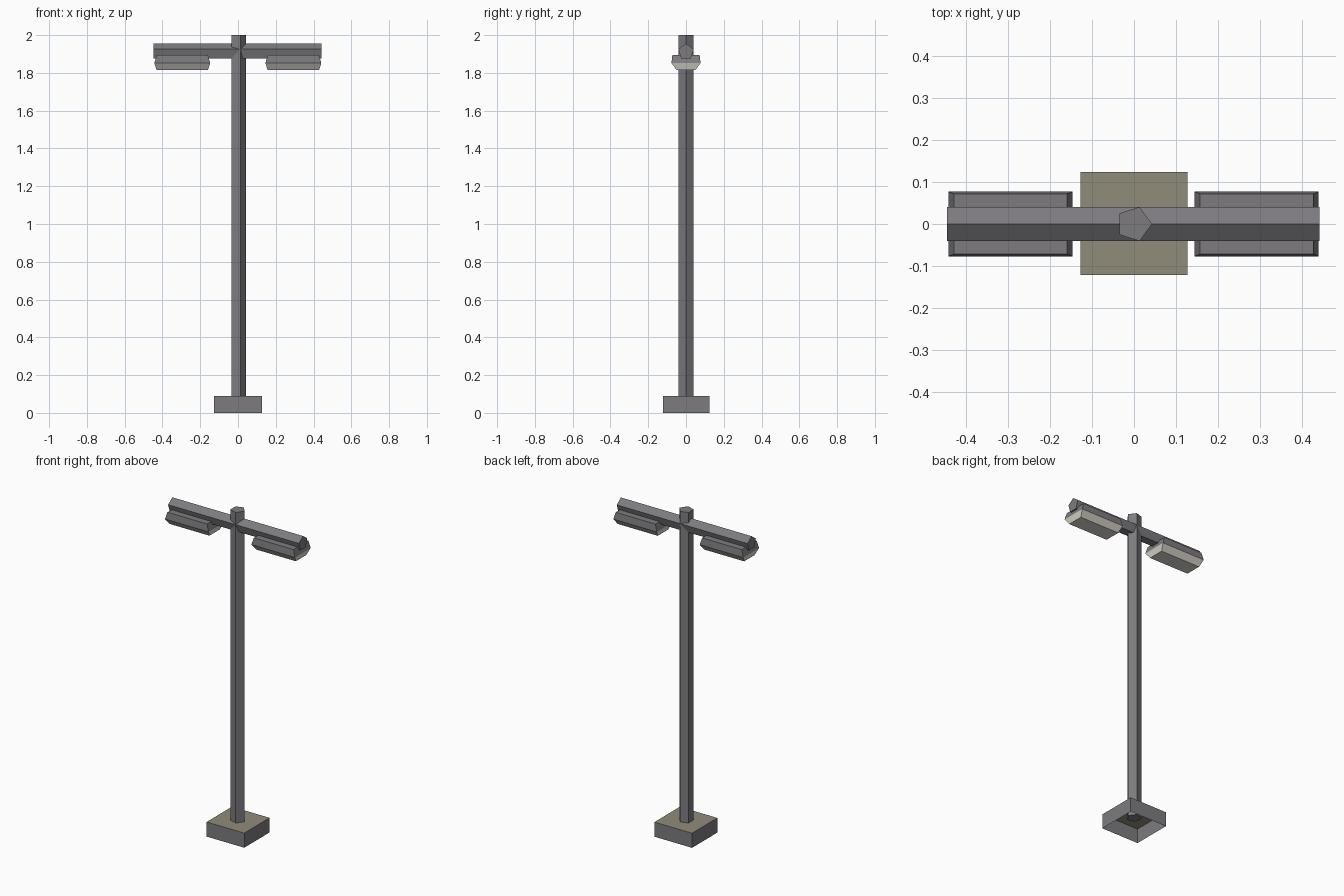
import bpy, bmesh, math
from mathutils import Matrix

if "Cube" in bpy.data.objects:
    bpy.data.objects.remove(bpy.data.objects["Cube"])


def material(name, rgb):
    m = bpy.data.materials.new(name)
    m.diffuse_color = (*rgb, 1)
    m.use_nodes = True
    m.node_tree.nodes["Principled BSDF"].inputs["Base Color"].default_value = m.diffuse_color
    return m


METAL = material("grey_metal", (0.205, 0.198, 0.212))
CONCRETE = material("olive_concrete", (0.28, 0.265, 0.195))
LIGHT = material("pale_lamp_glass", (0.72, 0.69, 0.61))


def finish(name, bm, mats, location=(0, 0, 0)):
    bmesh.ops.recalc_face_normals(bm, faces=bm.faces)
    mesh = bpy.data.meshes.new(name)
    bm.to_mesh(mesh)
    bm.free()
    for m in mats:
        mesh.materials.append(m)
    ob = bpy.data.objects.new(name, mesh)
    ob.location = location
    bpy.context.collection.objects.link(ob)
    return ob


def pentagon_bar(name, length, location, rot):
    """Five-sided bar, one corner on local +x, centred along its axis."""
    bm = bmesh.new()
    bmesh.ops.create_cone(bm, cap_ends=True, segments=5, radius1=0.043,
                          radius2=0.043, depth=length)
    # turn the first corner onto +x whatever the start angle is
    v = bm.verts[:][0].co
    a = math.atan2(v.y, v.x)
    bmesh.ops.transform(bm, matrix=rot @ Matrix.Rotation(-a, 4, 'Z'), verts=bm.verts)
    return finish(name, bm, [METAL], location)


# Pole (corner towards +x) and crossarm (corner upwards)
pentagon_bar("pole", 1.94, (0, 0, 1.03), Matrix.Identity(4))
pentagon_bar("crossarm", 0.89, (-0.002, 0, 1.912), Matrix.Rotation(-math.pi / 2, 4, 'Y'))

# Foot: block open underneath, with a concrete top
bm = bmesh.new()
bmesh.ops.create_cube(bm, size=1)
bmesh.ops.scale(bm, vec=(0.256, 0.246, 0.09), verts=bm.verts)
bmesh.ops.recalc_face_normals(bm, faces=bm.faces)
bmesh.ops.delete(bm, geom=[f for f in bm.faces if f.normal.z < -0.5], context='FACES')
for f in bm.faces:
    f.material_index = 1 if abs(f.normal.z) > 0.5 else 0
finish("foot", bm, [METAL, CONCRETE], (0, 0.001, 0.045))


def lamp_head(name, x):
    """Stacked rectangular rings: metal housing above, glass below."""
    bm = bmesh.new()
    rings = []
    for hx, hy, z in ((0.136, 0.050, 1.815), (0.148, 0.077, 1.852), (0.135, 0.072, 1.895)):
        rings.append([bm.verts.new((sx * hx, sy * hy, z))
                      for sx, sy in ((-1, -1), (1, -1), (1, 1), (-1, 1))])
    bm.faces.new(rings[0])
    bm.faces.new(rings[-1])
    for lo, hi in zip(rings, rings[1:]):
        for i in range(4):
            j = (i + 1) % 4
            bm.faces.new((lo[i], lo[j], hi[j], hi[i]))
    for f in bm.faces:
        f.material_index = 1 if f.calc_center_median().z < 1.85 else 0
    finish(name, bm, [METAL, LIGHT], (x, 0, 0))


lamp_head("lamp_head_left", -0.295)
lamp_head("lamp_head_right", 0.293)
